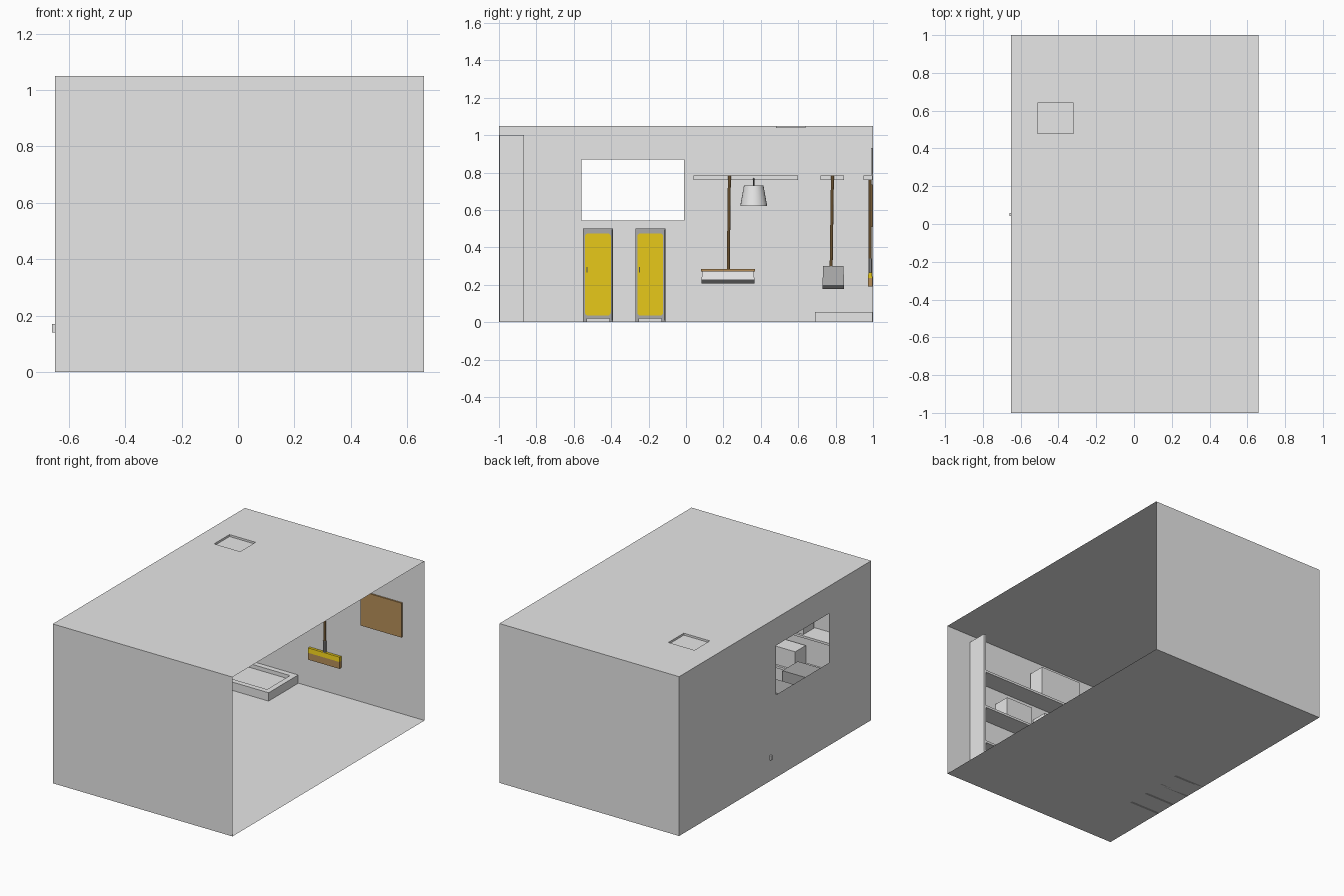
import bpy
import bmesh
from mathutils import Vector

default_cube = bpy.data.objects.get("Cube")
if default_cube:
    bpy.data.objects.remove(default_cube, do_unlink=True)

# Room limits; the +x side is left open
LEFT, RIGHT, FRONT, BACK, FLOOR, ROOF = -0.65, 0.66, -1.0, 1.0, 0.0, 1.05


def make_material(name, red, green, blue):
    material = bpy.data.materials.new(name)
    material.use_nodes = True
    color = (red, green, blue, 1)
    material.diffuse_color = color
    material.node_tree.nodes["Principled BSDF"].inputs["Base Color"].default_value = color
    return material


PLASTER = make_material("plaster grey", 0.8, 0.8, 0.8)
STEEL = make_material("steel grey", 0.4, 0.4, 0.4)
YELLOW = make_material("locker yellow", 0.8, 0.58, 0.01)
WOOD = make_material("wood brown", 0.48, 0.28, 0.1)
BRISTLE = make_material("bristle dark", 0.08, 0.08, 0.08)


def finish(name, mesh_builder, material):
    mesh = bpy.data.meshes.new(name)
    mesh_builder.to_mesh(mesh)
    mesh_builder.free()
    mesh.materials.append(material)
    result = bpy.data.objects.new(name, mesh)
    bpy.context.collection.objects.link(result)
    return result


def box(name, material, x, y, z, top_scale=(1, 1), rounding=0.0):
    """Box between (low, high) pairs; the top may taper and x-running edges may be rounded."""
    bm = bmesh.new()
    bmesh.ops.create_cube(bm, size=1)
    for v in bm.verts:
        sx, sy = top_scale if v.co.z > 0 else (1, 1)
        shares = (v.co.x * sx, v.co.y * sy, v.co.z)
        v.co = [(low + high) / 2 + share * (high - low)
                for share, (low, high) in zip(shares, (x, y, z))]
    if rounding:
        edges = [e for e in bm.edges if abs(e.verts[0].co.x - e.verts[1].co.x) > 1e-5]
        bmesh.ops.bevel(bm, geom=edges, offset=rounding, segments=4, affect="EDGES", profile=0.5)
    return finish(name, bm, material)


def rod(name, material, start, end, radius=0.008):
    start, end = Vector(start), Vector(end)
    bm = bmesh.new()
    bmesh.ops.create_cone(bm, cap_ends=True, segments=10, radius1=radius, radius2=radius,
                          depth=(end - start).length)
    result = finish(name, bm, material)
    result.location = (start + end) / 2
    result.rotation_euler = (end - start).to_track_quat("Z", "Y").to_euler()
    return result


def sheet(name, place, u, v, hole=None):
    """Flat single-layer wall, with an optional rectangular hole."""
    bm = bmesh.new()
    if hole:
        (a, b), (c, d) = hole
        parts = [((u[0], a), v), ((b, u[1]), v), ((a, b), (v[0], c)), ((a, b), (d, v[1]))]
    else:
        parts = [(u, v)]
    for s, t in parts:
        corners = ((s[0], t[0]), (s[1], t[0]), (s[1], t[1]), (s[0], t[1]))
        bm.faces.new([bm.verts.new(place(*corner)) for corner in corners])
    bmesh.ops.remove_doubles(bm, verts=bm.verts, dist=1e-5)
    return finish(name, bm, PLASTER)


# Room shell
across, along, upward = (LEFT, RIGHT), (FRONT, BACK), (FLOOR, ROOF)
vent_x, vent_y = (-0.51, -0.32), (0.48, 0.64)
sheet("floor", lambda a, b: (a, b, FLOOR), across, along)
sheet("ceiling", lambda a, b: (a, b, ROOF), across, along, (vent_x, vent_y))
sheet("front_wall", lambda a, b: (a, FRONT, b), across, upward)
sheet("back_wall", lambda a, b: (a, BACK, b), across, upward)
sheet("window_wall", lambda a, b: (LEFT, a, b), along, upward, ((-0.56, -0.01), (0.545, 0.87)))

# Ceiling vent, sunk below the roof
vent_low = ROOF - 0.013
sheet("vent_plate", lambda a, b: (a, b, vent_low), vent_x, vent_y)
for edge in vent_x:
    sheet("vent_side", lambda a, b: (edge, a, b), vent_y, (vent_low, ROOF))
for edge in vent_y:
    sheet("vent_end", lambda a, b: (a, edge, b), vent_x, (vent_low, ROOF))

# Shelving unit along the front wall, with storage boxes
shelf_y = (FRONT + 0.002, -0.865)
shelf_left, shelf_right = 0.48, -0.62
for x in (shelf_left, shelf_right):
    box("shelf_side", PLASTER, (x - 0.015, x), shelf_y, (FLOOR, 1))
for level in (0.03, 0.25, 0.5, 0.75):
    box("shelf_board", PLASTER, (shelf_right, shelf_left - 0.01), shelf_y, (level - 0.015, level))
for left, width, level, height in ((0, 0.3, 0.75, 0.2), (0.28, 0.2, 0.5, 0.13),
                                   (-0.02, 0.22, 0.5, 0.13), (0.1, 0.28, 0.25, 0.12)):
    box("storage_box", PLASTER, (left - width, left), (FRONT + 0.01, -0.88), (level, level + height))

# Lockers against the window wall
locker_front = -0.43
for y in (-0.55, -0.27):
    y_end = y + 0.16
    box("locker_body", STEEL, (LEFT + 0.002, locker_front), (y, y_end), (0.02, 0.5))
    for foot in (y, y_end - 0.02):
        box("locker_foot", STEEL, (LEFT + 0.002, locker_front), (foot, foot + 0.02), (FLOOR, 0.02))
    box("locker_door", YELLOW, (locker_front, locker_front + 0.006), (y + 0.01, y_end - 0.012),
        (0.035, 0.475), rounding=0.018)
    box("locker_edge", BRISTLE, (locker_front, locker_front + 0.004),
        (y_end - 0.007, y_end), (0.01, 0.495))
    box("locker_handle", BRISTLE, (locker_front, locker_front + 0.012),
        (y + 0.018, y + 0.024), (0.265, 0.295))

# Wall outlet with its plug passing through the wall
box("wall_outlet", PLASTER, (-0.66, LEFT + 0.004), (0.043, 0.058), (0.14, 0.17))

# Hanging rails
rail_z = (0.76, 0.785)
rail_x = (LEFT + 0.002, LEFT + 0.05)
box("long_rail", PLASTER, rail_x, (0.04, 0.6), rail_z)
box("short_rail", PLASTER, rail_x, (0.72, 0.845), rail_z)
box("back_rail", PLASTER, (-0.12, 0.01), (0.948, BACK - 0.002), rail_z)

# Push broom
tool_x = LEFT + 0.058
rod("push_broom_handle", WOOD, (tool_x, 0.232, 0.785), (tool_x, 0.226, 0.27))
head_x = (tool_x - 0.03, tool_x + 0.03)
box("push_broom_bar", WOOD, head_x, (0.08, 0.37), (0.272, 0.284))
box("push_broom_brush", PLASTER, head_x, (0.083, 0.366), (0.228, 0.272), (0.7, 0.97))
box("push_broom_tips", BRISTLE, head_x, (0.083, 0.366), (0.208, 0.228))

# Upright broom
rod("broom_handle", WOOD, (tool_x, 0.783, 0.785), (tool_x, 0.776, 0.29))
box("broom_head", STEEL, head_x, (0.73, 0.845), (0.2, 0.3), (0.5, 0.95))
box("broom_tips", BRISTLE, head_x, (0.73, 0.845), (0.178, 0.2))

# Upturned bucket on a hook
bm = bmesh.new()
bmesh.ops.create_cone(bm, cap_ends=True, segments=24, radius1=0.072, radius2=0.052, depth=0.11)
bmesh.ops.delete(bm, geom=[min(bm.faces, key=lambda f: f.calc_center_median().z)], context="FACES_ONLY")
bucket = finish("bucket", bm, PLASTER)
bucket.location = (LEFT + 0.08, 0.362, 0.677)
bpy.context.view_layer.objects.active = bucket
bucket.select_set(True)
bpy.ops.object.shade_smooth_by_angle()
rod("bucket_hook", BRISTLE, (LEFT + 0.08, 0.362, 0.73), (LEFT + 0.045, 0.362, 0.77), 0.004)

# Mop hung on the back wall
mop_y, mop_x = 0.985, -0.057
rod("mop_handle", WOOD, (mop_x, mop_y, 0.77), (mop_x, mop_y, 0.34))
rod("mop_socket", STEEL, (mop_x, mop_y, 0.34), (mop_x, mop_y, 0.25), 0.01)
mop_span, mop_depth = (mop_x - 0.115, mop_x + 0.115), (0.972, 0.997)
box("mop_clamp", YELLOW, mop_span, mop_depth, (0.235, 0.265), (1, 0.7))
box("mop_pad", WOOD, mop_span, mop_depth, (0.19, 0.235))

# Notice board and wall sign
box("notice_board", WOOD, (0.2, 0.5), (0.988, 0.998), (0.508, 0.735))
box("wall_sign", PLASTER, (-0.15, 0.05), (0.99, 0.998), (0.79, 0.93))

# Mop basin in the back corner: raised rim around a low tray
basin_x, basin_y, rim = (LEFT + 0.002, -0.26), (0.69, BACK - 0.002), 0.035
box("basin_tray", PLASTER, basin_x, basin_y, (FLOOR, 0.03))
for x in (basin_x[0], basin_x[1] - rim):
    box("basin_side_rim", PLASTER, (x, x + rim), basin_y, (FLOOR, 0.055))
for y in (basin_y[0], basin_y[1] - rim):
    box("basin_end_rim", PLASTER, (basin_x[0] + rim, basin_x[1] - rim), (y, y + rim), (FLOOR, 0.055))
